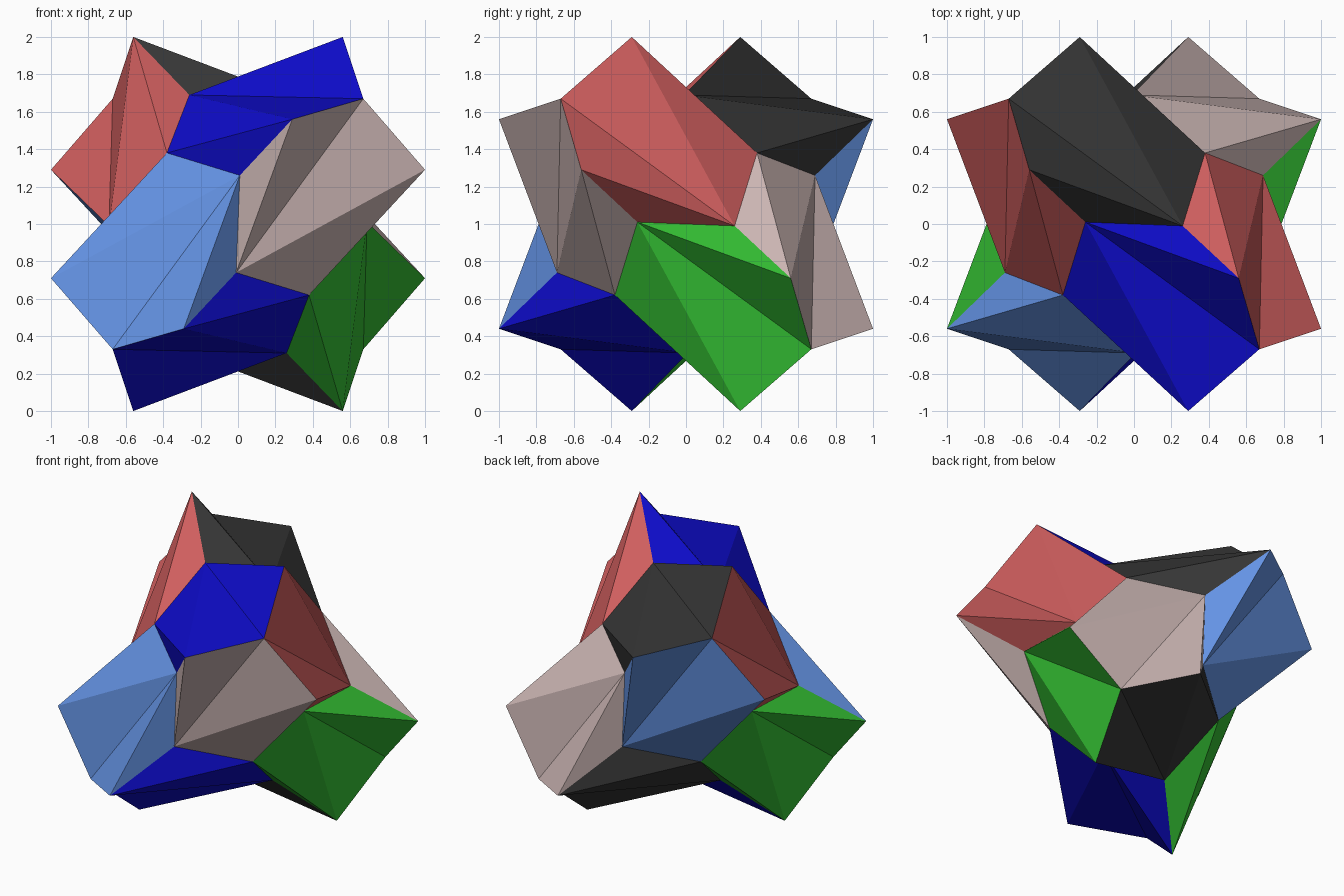
import bpy

cube = bpy.data.objects.get("Cube")
if cube:
    bpy.data.objects.remove(cube, do_unlink=True)


def linear(c):
    c /= 255
    return c / 12.92 if c <= 0.04045 else ((c + 0.055) / 1.055) ** 2.4


def make_material(name, rgb):
    col = tuple(linear(c) for c in rgb) + (1.0,)
    mat = bpy.data.materials.new(name)
    mat.diffuse_color = col
    mat.use_nodes = True
    bsdf = mat.node_tree.nodes["Principled BSDF"]
    bsdf.inputs["Base Color"].default_value = col
    bsdf.inputs["Roughness"].default_value = 0.7
    return mat


# One folded panel: half of the exposed surface of the front piece
PANEL = [
    (-0.26, 0.01, 0.69),    # 0 inner corner of the ridge
    (0.26, -0.01, 0.69),    # 1 its twin across the vertical axis
    (0.56, -0.29, 1.0),     # 2 upper tip
    (0.67, -0.67, 0.67),    # 3 outer corner shared by three pieces
    (0.29, -1.0, 0.56),     # 4 forward tip
    (0.01, -0.69, 0.26),    # 5 lower inner corner
    (-0.38, -0.38, 0.38),   # 6 valley corner shared by three pieces
]
FACES = [(0, 2, 1), (0, 3, 2), (0, 4, 3), (0, 6, 4), (6, 5, 4)]


def cycle(p, n):
    """Turn a point about the body diagonal, n thirds of a turn."""
    return p[n:] + p[:n]


def half_turn(p, axis):
    """Turn a point by 180 degrees about a main axis."""
    return tuple(c if i == axis else -c for i, c in enumerate(p))


def build_piece(name, mat, n, opposite):
    axis = (1 - n) % 3                      # axis the piece is symmetric about
    half = [cycle(p, n) for p in PANEL]
    if opposite:                            # swing to the other end of the axis
        half = [half_turn(p, (axis + 1) % 3) for p in half]
    verts = half + [half_turn(p, axis) for p in half]
    faces = FACES + [tuple(i + len(PANEL) for i in f) for f in FACES]
    mesh = bpy.data.meshes.new(name)
    mesh.from_pydata([(x, y, z + 1.0) for x, y, z in verts], [], faces)
    mesh.materials.append(mat)
    mesh.update()
    obj = bpy.data.objects.new(name, mesh)
    bpy.context.collection.objects.link(obj)


# Six interlocking pieces, one per axis direction
PIECES = [
    ("front_piece", "deep blue", (14, 12, 205), 0, False),
    ("back_piece", "charcoal", (54, 54, 54), 0, True),
    ("left_piece", "dusty rose", (205, 183, 181), 1, True),
    ("right_piece", "sky blue", (100, 147, 228), 1, False),
    ("bottom_piece", "leaf green", (53, 195, 52), 2, False),
    ("top_piece", "coral red", (207, 94, 94), 2, True),
]
for name, colour, rgb, n, opposite in PIECES:
    build_piece(name, make_material(colour, rgb), n, opposite)
